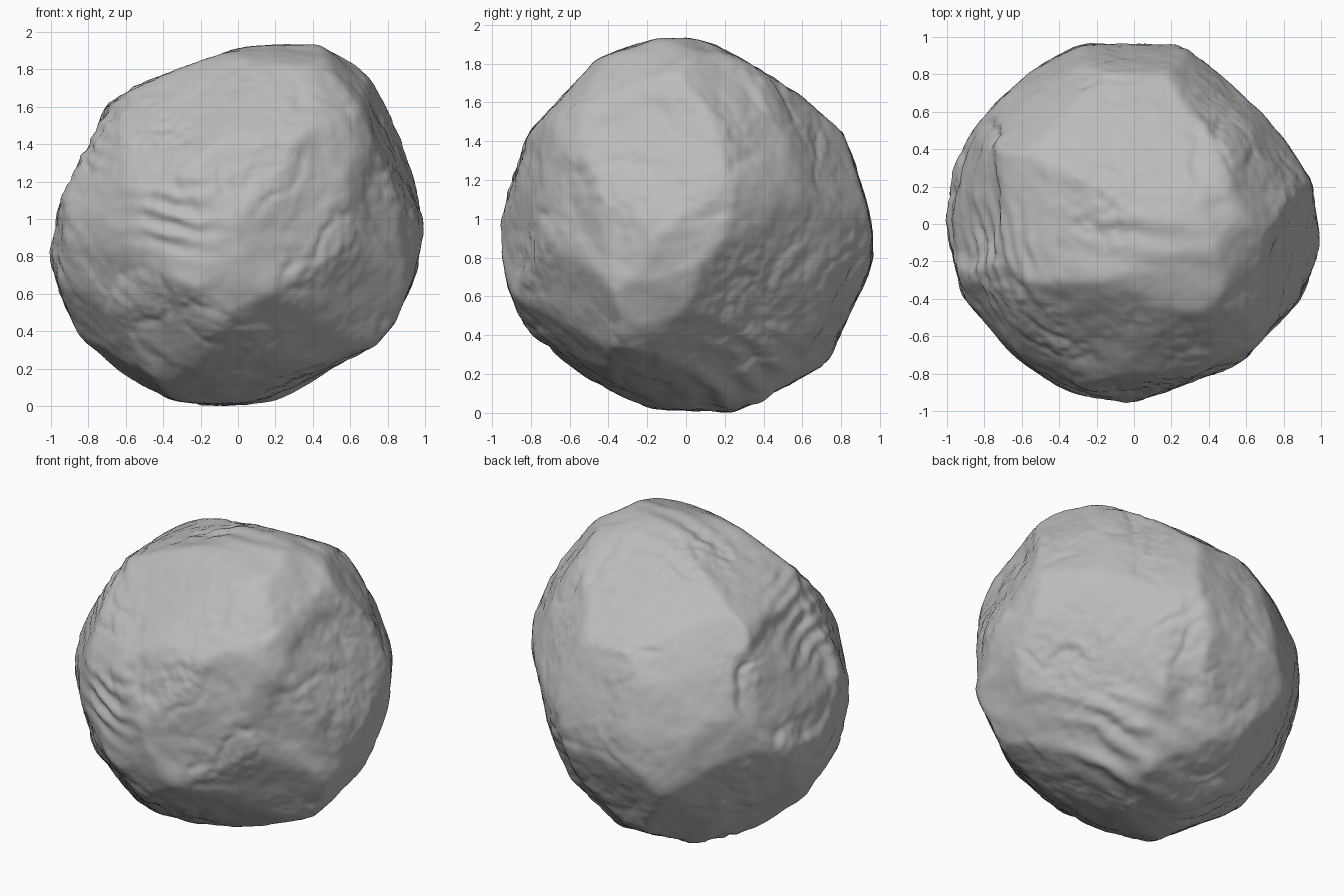
import bpy, bmesh, math
from mathutils import Vector, noise

old = bpy.data.objects.get("Cube")
if old:
    bpy.data.objects.remove(old, do_unlink=True)

CENTRE_Z = 0.97
SHARPNESS = 110

# Outlines of the boulder, counter-clockwise, as seen along each axis
FRONT = [(-.1, .01), (.3, .07), (.6, .2), (.82, .45), (.96, .78), (1, 1), (.9, 1.4), (.8, 1.7),
         (.54, 1.95), (0, 1.91), (-.5, 1.73), (-.68, 1.62), (-.98, 1.05), (-1, .8), (-.82, .32), (-.5, .06)]
SIDE = [(.3, .01), (.5, .06), (.72, .27), (.95, .8), (.95, 1), (.8, 1.45), (.38, 1.82), (.12, 1.94),
        (-.1, 1.95), (-.45, 1.83), (-.8, 1.45), (-.95, 1), (-.94, .75), (-.8, .35), (-.6, .18), (-.35, .05)]
TOP = [(0, -.95), (.55, -.75), (.87, -.43), (1, -.1), (.95, .2), (.65, .65), (.25, .94),
       (-.25, .96), (-.75, .7), (-.95, .3), (-1, 0), (-.9, -.4), (-.65, -.7), (-.35, -.88)]

# Outlines across the diagonals, measured from the centre
FRONT_CORNER = [(-.42, -.86), (.01, -.89), (.36, -.83), (.62, -.6), (.82, -.22), (.9, .1), (.79, .42),
                (.62, .71), (.42, .81), (-.08, .93), (-.57, .79), (-.75, .56), (-.91, .21),
                (-.96, -.05), (-.86, -.39), (-.62, -.71)]
BACK_CORNER = [(-.03, -.99), (.31, -.94), (.63, -.74), (.84, -.45), (.95, -.08), (.92, .24), (.75, .5),
               (.31, .88), (.05, 1.05), (-.18, 1.07), (-.41, 1), (-.73, .62), (-.9, .21),
               (-.87, -.22), (-.73, -.54), (-.44, -.86)]
UNDER_CORNER = [(.12, -.99), (.5, -.86), (.79, -.54), (.96, -.16), (.96, .13), (.82, .42), (.67, .62),
                (.41, .77), (-.11, .99), (-.37, .99), (-.57, .88), (-.83, .62), (-.92, .36),
                (-.92, -.1), (-.75, -.51), (-.51, -.73), (-.22, -.9)]

# Broad broken faces: outward direction, distance from the centre
FACETS = [((-.36, -.92, .12), .93), ((.4, -.88, .15), .92), ((-.2, 0, .98), .925),
          ((.9, -.2, .35), .93), ((.7, .65, .2), .92), ((-.1, .52, .85), .9),
          ((-.43, .81, .26), .93), ((-.9, .25, .25), .95), ((-.7, .6, .3), .96),
          ((-.5, -.6, .6), .97), ((.35, -.65, .65), 1), ((.62, .68, -.3), .93),
          ((-.6, -.4, -.7), 1), ((-.5, .6, -.6), .96)]

# Layered grooves: direction of patch, direction across layers, spacing, depth, patch size
GROOVES = [((-.35, -.9, .06), (.12, 0, 1), .12, .013, .27),
           ((.05, .05, 1), (.14, 1, 0), .16, .006, .4),
           ((.26, .76, -.49), (-.7, .7, -.1), .25, .015, .25),
           ((.42, .28, -.84), (-.06, .5, .84), .15, .013, .45),
           ((-.85, -.2, .6), (.7, .2, .7), .11, .008, .4)]

# Shallow chipped dishes: direction of centre, radius, depth
DISHES = [((-.88, .18, .27), .42, .025), ((.92, -.2, .2), .5, .014), ((.3, -.9, .1), .38, .01)]


def outline_planes(points, u, v, height):
    """Turn each outline edge into a cutting plane."""
    planes = []
    for (a, b), (c, d) in zip(points, points[1:] + points[:1]):
        length = math.hypot(c - a, d - b)
        s, t = (d - b) / length, (a - c) / length
        planes.append((u * s + v * t, a * s + (b - height) * t))
    return planes


def corner_planes(points, x, y, tilt):
    """Cutting planes for an outline seen from the corner (x, y), tilted up or down."""
    right = Vector((-y, x, 0)).normalized()
    out = Vector((x, y, 0)).normalized()
    up = Z * math.cos(tilt) - out * math.sin(tilt)
    return outline_planes(points, right, up, 0)


X, Y, Z = Vector((1, 0, 0)), Vector((0, 1, 0)), Vector((0, 0, 1))
TILT = math.radians(21)
planes = outline_planes(FRONT, X, Z, CENTRE_Z) + outline_planes(SIDE, Y, Z, CENTRE_Z)
planes += outline_planes(TOP, X, Y, 0)
planes += corner_planes(FRONT_CORNER, 1, -1, TILT) + corner_planes(BACK_CORNER, -1, 1, TILT)
planes += corner_planes(UNDER_CORNER, 1, 1, -TILT)
planes += [(Vector(n).normalized(), h) for n, h in FACETS]
grooves = [(Vector(c).normalized(), Vector(a).normalized(), w, d, s) for c, a, w, d, s in GROOVES]
dishes = [(Vector(c).normalized(), r, d) for c, r, d in DISHES]


def fractal(p, scale, octaves):
    return noise.fractal(p * scale, 1.0, 2.0, octaves)


def relief(d):
    """Surface wear added to the faceted body."""
    warp = fractal(d, 2.5, 3)
    h = .014 + .008 * warp + .006 * fractal(d + X * 5, 6, 4)
    # Ragged ledges, strongest away from the smooth faces
    rough = max(0, min(1, .4 + 1.5 * noise.noise(d * 2.2 + Y * 9)))
    h -= .012 * rough * max(0, 1 - 5 * abs(noise.noise(d * 3.5 + Z * 4 + X * warp * .3)))
    h += .007 * rough * fractal(d + Y * 3, 16, 3)
    for c, axis, width, depth, size in grooves:
        q = (d - c).length / size
        if q < 2:
            wave = math.sin(math.tau * (d.dot(axis) + .05 * warp) / width)
            h += depth * wave * math.exp(-q * q * 1.5)
    for c, radius, depth in dishes:
        q = (d - c).length / radius + .12 * warp
        if q < 1:
            h -= depth * min(1, (1 - q) * 7) * (.5 + .5 * q)
    return h


# Boulder body
bm = bmesh.new()
bmesh.ops.create_icosphere(bm, subdivisions=7, radius=1)
for vert in bm.verts:
    d = vert.co.normalized()
    total = (1 / 1.1) ** SHARPNESS
    for n, h in planes:
        k = n.dot(d) / h
        if k > .7:
            total += k ** SHARPNESS
    vert.co = d * (total ** (-1 / SHARPNESS) + relief(d))

# Stand it on the ground
ground = min(v.co.z for v in bm.verts)
bmesh.ops.translate(bm, verts=bm.verts, vec=(0, 0, -ground))

mesh = bpy.data.meshes.new("boulder")
bm.to_mesh(mesh)
bm.free()
boulder = bpy.data.objects.new("boulder", mesh)
bpy.context.collection.objects.link(boulder)
mesh.polygons.foreach_set("use_smooth", [True] * len(mesh.polygons))

# Stone material
stone = bpy.data.materials.new("grey_stone")
stone.use_nodes = True
colour = (.5, .5, .5, 1)
stone.diffuse_color = colour
shader = stone.node_tree.nodes["Principled BSDF"]
shader.inputs["Base Color"].default_value = colour
shader.inputs["Roughness"].default_value = .9
mesh.materials.append(stone)
